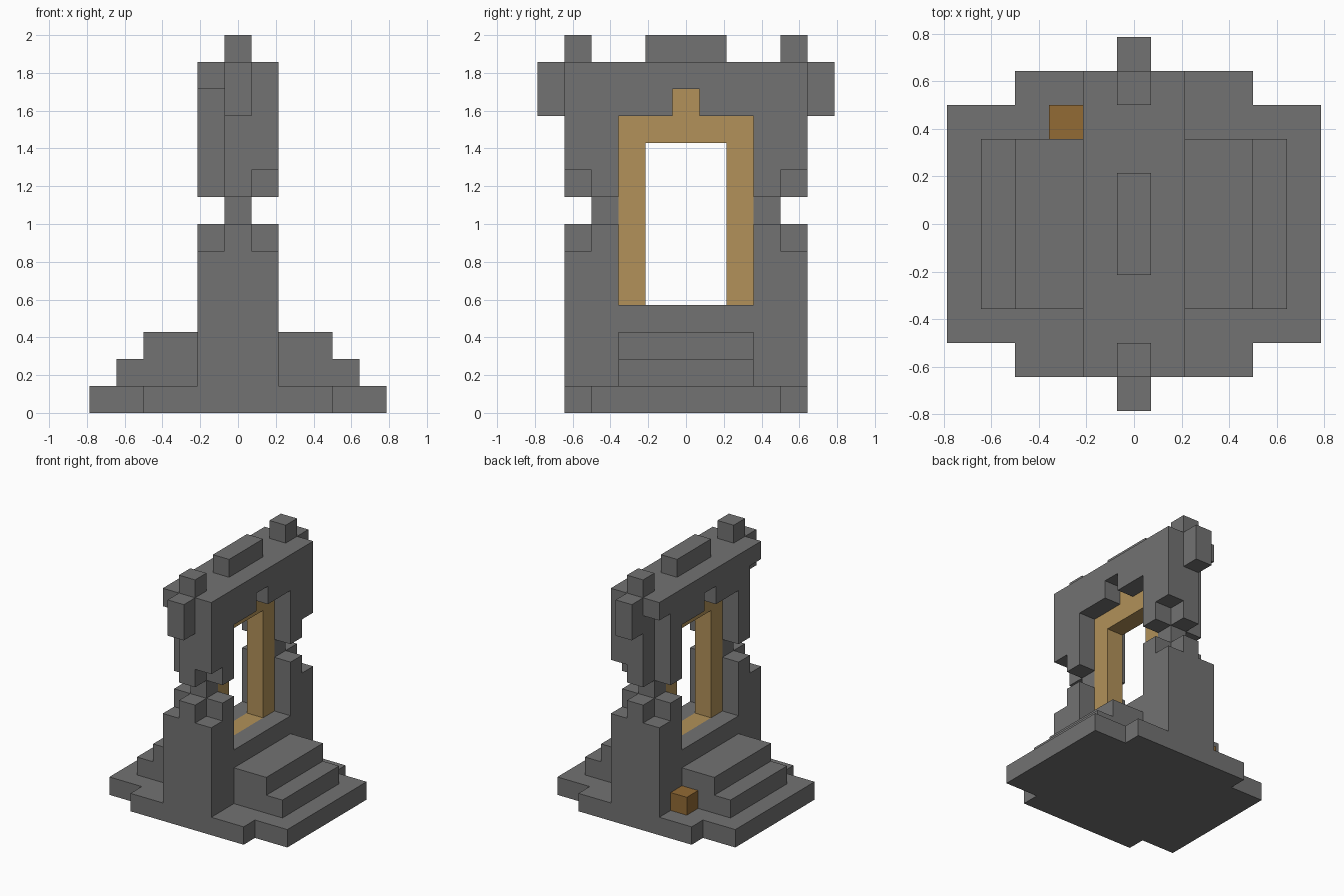
import bpy, bmesh, math
from mathutils import Vector

cube = bpy.data.objects.get("Cube")
if cube:
    bpy.data.objects.remove(cube, do_unlink=True)

U = 1 / 7  # edge of one block


def material(name, color):
    m = bpy.data.materials.new(name)
    m.use_nodes = True
    rgba = (*color, 1)
    m.diffuse_color = rgba
    bsdf = m.node_tree.nodes["Principled BSDF"]
    bsdf.inputs["Base Color"].default_value = rgba
    bsdf.inputs["Roughness"].default_value = 0.9
    return m


STONE = material("grey stone", (0.17, 0.17, 0.17))
GOLD = material("pale gold", (0.445, 0.285, 0.1))
BROWN = material("brown wood", (0.29, 0.145, 0.035))


def block(x, y, z):
    """Set of grid cells; each range is inclusive."""
    return {(i, j, k) for i in range(x[0], x[1] + 1)
            for j in range(y[0], y[1] + 1) for k in range(z[0], z[1] + 1)}


def mirror(cells, axis):
    return cells | {tuple(-v if a == axis else v for a, v in enumerate(c)) for c in cells}


def build(name, cells, mat):
    """Skin a set of cells with outer faces only, then merge flat areas."""
    bm = bmesh.new()
    verts = {}
    for c in cells:
        for axis in range(3):
            for s in (-1, 1):
                n = [0, 0, 0]
                n[axis] = s
                if tuple(a + b for a, b in zip(c, n)) in cells:
                    continue
                corners = []
                for p, q in ((-1, -1), (1, -1), (1, 1), (-1, 1))[::s]:
                    d = [0, 0, 0]
                    d[axis], d[(axis + 1) % 3], d[(axis + 2) % 3] = s, p, q
                    key = tuple(2 * a + b for a, b in zip(c, d))
                    if key not in verts:
                        verts[key] = bm.verts.new(Vector((key[0], key[1], key[2] + 1)) * U / 2)
                    corners.append(verts[key])
                bm.faces.new(corners)
    bmesh.ops.dissolve_limit(bm, angle_limit=math.radians(1), verts=bm.verts[:], edges=bm.edges[:])
    mesh = bpy.data.meshes.new(name)
    bm.to_mesh(mesh)
    bm.free()
    mesh.materials.append(mat)
    obj = bpy.data.objects.new(name, mesh)
    bpy.context.scene.collection.objects.link(obj)
    return obj


# Cross-shaped plinth
build("plinth", block((-5, 5), (-3, 3), (0, 0)) | block((-3, 3), (-4, 4), (0, 0)), STONE)

# Stairs on both sides
flight = block((2, 4), (-2, 2), (1, 1)) | block((2, 3), (-2, 2), (2, 2))
build("left_stairs", flight, STONE)
build("right_stairs", {(-i, j, k) for i, j, k in flight}, STONE)

# Arch wall with its doorway, keystone notch and sill slot
wall = block((-1, 1), (-4, 4), (1, 12))
wall -= block((-1, 1), (-2, 2), (4, 10)) | block((-1, 1), (0, 0), (11, 11))
wall -= block((0, 0), (-2, 2), (3, 3))

# Worn necks and chipped corners of the pillars
worn = block((-1, 1), (4, 4), (7, 7)) | mirror(block((1, 1), (2, 3), (7, 7)), 0)
for level in (6, 8):
    worn |= mirror({(1, 4, level)}, 0)
worn |= block((-1, -1), (4, 4), (8, 11))
wall -= mirror(worn, 1)

# Battlements and end corbels
wall |= block((0, 0), (-1, 1), (13, 13))
wall |= mirror({(0, 4, 13)} | block((0, 0), (5, 5), (11, 12)), 1)
build("arch_wall", wall, STONE)

# Gold lining of the doorway
frame = block((0, 0), (-2, 2), (3, 10)) - block((0, 0), (-1, 1), (4, 9))
build("door_frame", frame | {(0, 0, 11)}, GOLD)

# Small loose block on the plinth
build("loose_block", {(-2, 3, 1)}, BROWN)
